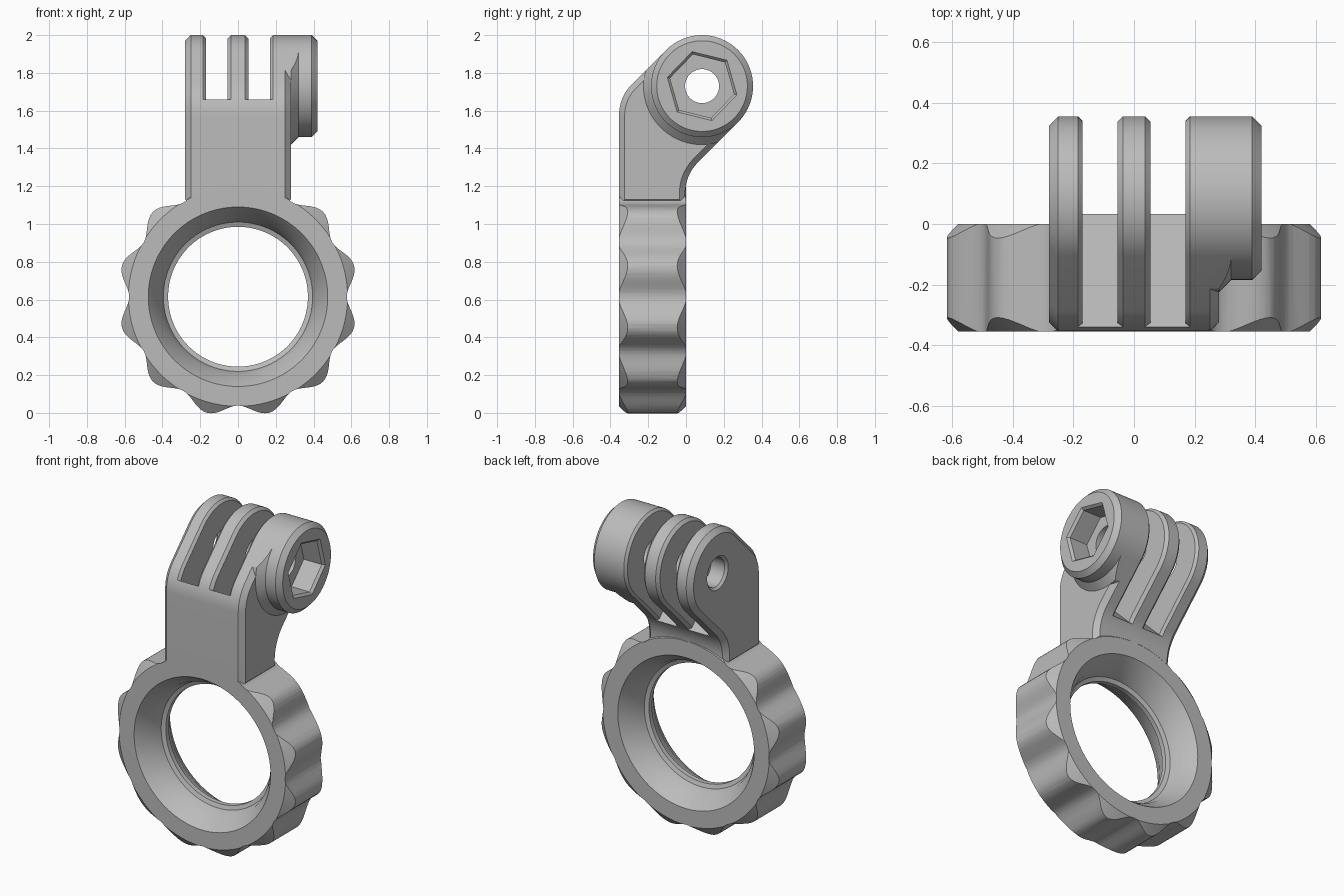
import bpy, bmesh, math
from mathutils import Vector

if "Cube" in bpy.data.objects:
    bpy.data.objects.remove(bpy.data.objects["Cube"])

GREY = bpy.data.materials.new("matte grey")
GREY.diffuse_color = (0.5, 0.5, 0.5, 1)
GREY.use_nodes = True
GREY.node_tree.nodes["Principled BSDF"].inputs["Base Color"].default_value = GREY.diffuse_color
PY, PZ, PR = 0.085, 1.73, 0.27      # pivot centre and radius
RZ = 0.615                          # ring centre height
BOTTOM = 1.10                       # foot of the neck


def finish(name, bm):
    bmesh.ops.recalc_face_normals(bm, faces=bm.faces)
    mesh = bpy.data.meshes.new(name)
    bm.to_mesh(mesh)
    bm.free()
    ob = bpy.data.objects.new(name, mesh)
    bpy.context.collection.objects.link(ob)
    mesh.materials.append(GREY)
    return ob


def loft(name, rings, closed=False, clip=None):
    """Skin equal-length point loops; closed joins last to first, else caps."""
    bm = bmesh.new()
    vs = [[bm.verts.new(p) for p in r] for r in rings]
    n = len(vs[0])
    for a, b in zip(vs, vs[1:] + (vs[:1] if closed else [])):
        for i in range(n):
            j = (i + 1) % n
            bm.faces.new((a[i], a[j], b[j], b[i]))
    if not closed:
        bm.faces.new(vs[0])
        bm.faces.new(vs[-1])
    if clip:                        # (level, side): plane y + z = level
        level, side = clip
        cut = bmesh.ops.bisect_plane(
            bm, geom=bm.verts[:] + bm.edges[:] + bm.faces[:], dist=1e-6,
            plane_co=(0, 0, level), plane_no=Vector((0, side, side)).normalized(),
            clear_inner=True)
        edges = [e for e in cut["geom_cut"] if isinstance(e, bmesh.types.BMEdge)]
        bmesh.ops.holes_fill(bm, edges=edges, sides=0)
    return finish(name, bm)


def circle_x(x, r, n=96, turn=0):
    """Loop around the pivot axis."""
    return [(x, PY + r * math.cos(turn + math.tau * i / n),
             PZ + r * math.sin(turn + math.tau * i / n)) for i in range(n)]


def circle_y(y, radius, n=192):
    """Loop around the ring axis; radius is a function of the angle."""
    pts = []
    for i in range(n):
        a = math.tau * i / n
        pts.append((radius(a) * math.cos(a), y, RZ + radius(a) * math.sin(a)))
    return pts


def boolean(ob, tool, op="DIFFERENCE"):
    tool.hide_render = True
    tool.hide_set(True)
    mod = ob.modifiers.new("cut", "BOOLEAN")
    mod.object, mod.operation, mod.solver = tool, op, "EXACT"
    bpy.context.view_layer.objects.active = ob
    bpy.ops.object.modifier_apply(modifier=mod.name)


def bend(a, corner, b, n=10):
    """Rounded corner from a to b."""
    return [tuple((1 - t) ** 2 * p + 2 * t * (1 - t) * q + t * t * r
                  for p, q, r in zip(a, corner, b))
            for t in (i / n for i in range(n + 1))]


# Side outline of the bent neck (y, z), running clockwise
outline = [(-0.355, BOTTOM)]
outline += bend((-0.355, 1.57), (-0.355, 1.672), (-0.284, 1.743))
for i in range(49):
    a = math.radians(135 - 180 * i / 48)
    outline.append((PY + PR * math.cos(a), PZ + PR * math.sin(a)))
outline += bend((0.066, 1.329), (-0.005, 1.258), (-0.005, 1.158))
outline.append((-0.005, BOTTOM))


def inset(points, d):
    out = []
    for i, p in enumerate(points):
        p = Vector(p)
        e1 = (p - Vector(points[i - 1])).normalized()
        e2 = (Vector(points[(i + 1) % len(points)]) - p).normalized()
        n1, n2 = Vector((e1.y, -e1.x)), Vector((e2.y, -e2.x))
        q = p + (n1 + n2) * d / (1 + n1.dot(n2))
        out.append((q.x, BOTTOM if p.y == BOTTOM else q.y))
    return out


def plate(name, x0, x1, c0, c1, clip=None):
    """Neck outline extruded along x, with chamfers c0 and c1 at the ends."""
    steps = [(x0, c0), (x0 + c0, 0), (x1 - c1, 0), (x1, c1)]
    if not c0:
        steps = [steps[0], steps[-1]]
    return loft(name, [[(x, y, z) for y, z in inset(outline, d)]
                       for x, d in steps], clip=clip)


# Grip ring: chamfered lathe section trimmed by a twelve-lobed prism
section = [(0.58, -0.355), (0.64, -0.305), (0.64, -0.05), (0.58, 0),
           (0.475, 0), (0.415, -0.085), (0.395, -0.15), (0.37, -0.16),
           (0.37, -0.19), (0.395, -0.20), (0.415, -0.27), (0.475, -0.355)]
ring = loft("grip_ring", [circle_y(y, lambda a, r=r: r) for r, y in section], True)
lobes = loft("lobe_cutter", [circle_y(y, lambda a: 0.606 - 0.030 * math.cos(12 * a))
                             for y in (-0.5, 0.2)])
boolean(ring, lobes, "INTERSECT")

# Neck base and three prongs
neck = plate("neck_base", -0.28, 0.28, 0.03, 0.03, (1.32, -1))
prongs = [plate("left_prong", -0.28, -0.17, 0.03, 0.015, (1.25, 1)),
          plate("middle_prong", -0.055, 0.055, 0.018, 0.018, (1.25, 1)),
          plate("right_prong", 0.17, 0.28, 0.015, 0.03, (1.25, 1))]

# Nut housing with a conical collar kept within the neck outline
head = loft("nut_housing", [circle_x(x, r) for x, r in
                            ((0.2, PR), (0.39, PR), (0.42, 0.24))])
collar = loft("housing_collar", [circle_x(x, r) for x, r in
                                 ((0.2, 0.31), (0.28, 0.31), (0.32, 0.27))])
boolean(collar, plate("collar_trim", 0.1, 0.5, 0, 0), "INTERSECT")

# Pivot bolt hole, countersunk on the left, and hexagonal nut pocket
bolt = loft("bolt_cutter", [circle_x(x, r, 64) for x, r in
                            ((-0.30, 0.125), (-0.265, 0.09), (0.5, 0.09))])
pocket = loft("nut_cutter", [circle_x(x, r, 6, math.radians(106)) for x, r in
                             ((0.28, 0.175), (0.405, 0.175), (0.435, 0.205))])
for part in prongs + [head, collar]:
    boolean(part, bolt)
for part in (head, collar):
    boolean(part, pocket)

# Smooth curves, crisp edges
for part in [ring, neck, head, collar] + prongs:
    bpy.ops.object.select_all(action="DESELECT")
    part.select_set(True)
    bpy.context.view_layer.objects.active = part
    bpy.ops.object.shade_smooth_by_angle(angle=math.radians(25))
